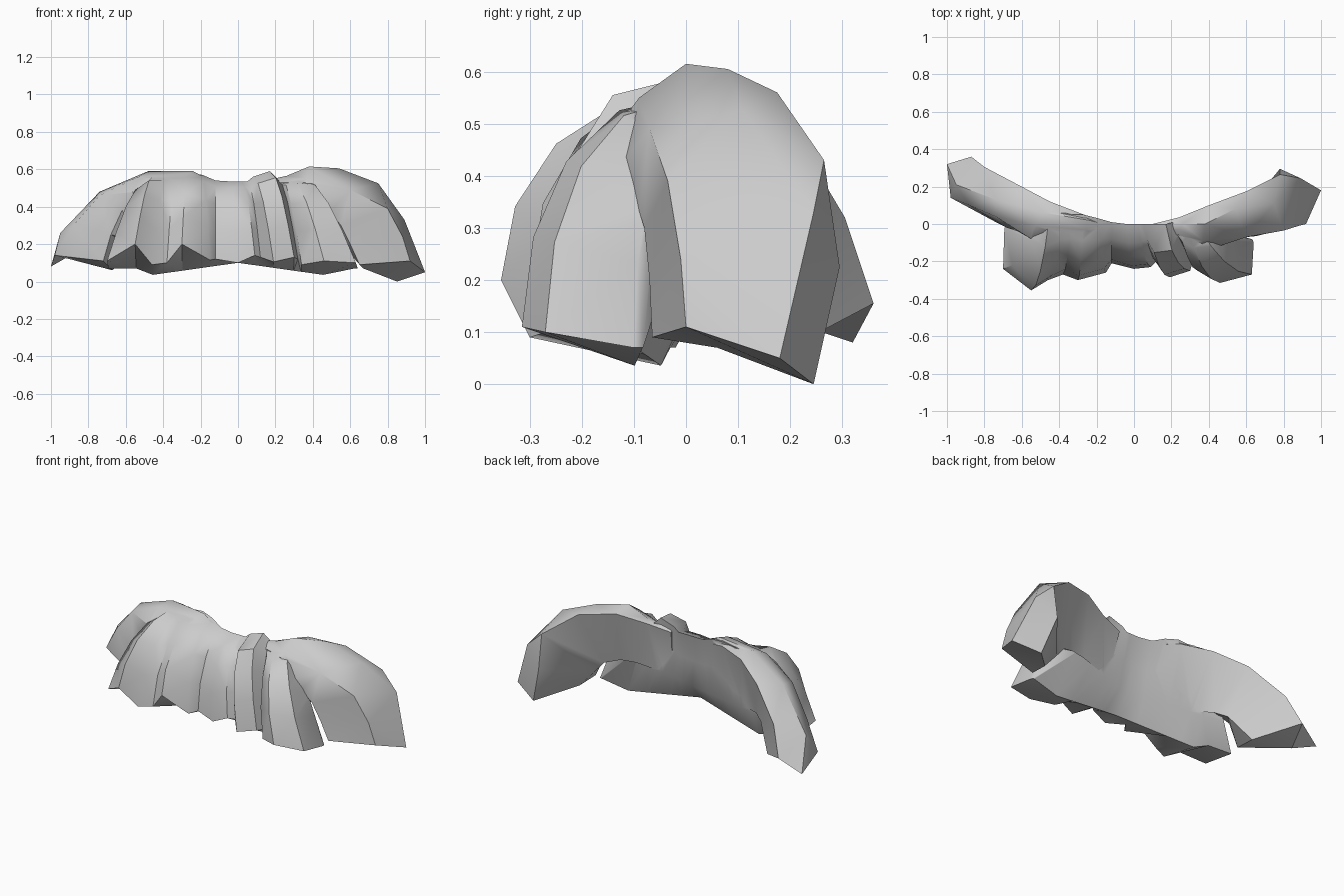
import bpy, bmesh, math

hair = bpy.data.materials.new("light grey")
hair.diffuse_color = (0.6, 0.6, 0.6, 1)


def loft(name, sections):
    """Skin closed rings of equal length and cap both ends."""
    bm = bmesh.new()
    rings = [[bm.verts.new(p) for p in s] for s in sections]
    n = len(rings[0])
    for a, b in zip(rings, rings[1:]):
        for i in range(n):
            j = (i + 1) % n
            bm.faces.new((a[i], a[j], b[j], b[i]))
    bm.faces.new(rings[0][::-1])
    bm.faces.new(rings[-1])
    bmesh.ops.triangulate(bm, faces=bm.faces)
    bmesh.ops.recalc_face_normals(bm, faces=bm.faces)
    mesh = bpy.data.meshes.new(name)
    bm.to_mesh(mesh)
    bm.free()
    mesh.materials.append(hair)
    obj = bpy.data.objects.new(name, mesh)
    bpy.context.collection.objects.link(obj)
    return obj


def strand(xt, yt, zt, xb, yb, zb, bulge):
    """Ring running from the root over the front to the tip, then under and up the back."""
    ring = []
    for i in range(5):
        t = i / 4 * math.pi / 2
        s, c = math.sin(t) ** (min(bulge, 0.95) if i == 1 else bulge), math.cos(t)
        ring.append((xt + (xb - xt) * (i / 4), yt + (yb - yt) * s, zb + (zt - zb) * c))
    a = abs(xb)
    if xb < 0:
        under_y, inner = -0.14 + 0.2 * min(a, 0.6), (xb * 0.83, -0.06 + 0.16 * a, 0.2)
    else:
        under_y, inner = -0.14 + 0.09 * a, (xb * 0.6, -0.06 + 0.08 * a, 0.2 + 0.15 * a)
    ring.append((xb * 0.99, under_y, 0.1 - 0.14 * a if a < 0.5 else 0.07))
    ring.append(inner)
    ring.append(((xt + inner[0]) / 2, (yt + inner[1]) / 2 - 0.01, (zt + inner[2]) / 2))
    return ring


# Front fringe clumps: root xyz, tip xyz, roundness (higher is flatter)
fringe = loft("fringe", [strand(*s) for s in (
    (-0.50, 0.02, 0.52, -0.70, -0.24, 0.11, 1.0),
    (-0.45, 0.06, 0.57, -0.55, -0.355, 0.20, 0.85),
    (-0.37, 0.06, 0.58, -0.46, -0.30, 0.09, 0.95),
    (-0.33, 0.05, 0.58, -0.38, -0.27, 0.10, 1.15),
    (-0.27, 0.05, 0.585, -0.30, -0.30, 0.20, 0.95),
    (-0.19, 0.03, 0.57, -0.15, -0.26, 0.115, 1.0),
    (-0.12, 0.01, 0.54, -0.12, -0.21, 0.12, 1.2),
    (-0.04, 0.00, 0.535, 0.00, -0.24, 0.10, 0.9),
    (0.02, 0.00, 0.535, 0.09, -0.23, 0.14, 0.9),
    (0.05, 0.00, 0.535, 0.12, -0.20, 0.13, 1.1),
    (0.08, 0.00, 0.56, 0.19, -0.285, 0.105, 0.65),
    (0.17, 0.00, 0.59, 0.30, -0.25, 0.13, 0.6),
    (0.21, 0.01, 0.55, 0.32, -0.18, 0.12, 1.1),
    (0.23, 0.01, 0.55, 0.34, -0.25, 0.09, 1.0),
    (0.27, 0.02, 0.56, 0.46, -0.315, 0.11, 0.85),
    (0.34, 0.00, 0.55, 0.63, -0.27, 0.10, 0.85),
    (0.37, 0.00, 0.50, 0.64, -0.10, 0.07, 1.0))])

# Side locks, root to tip: front edge, front ridge, outer edge, back edge, inner edge
left_lock = loft("left_side_lock", [
    [(-0.12, -0.04, 0.52), (-0.13, -0.02, 0.53), (-0.13, -0.01, 0.53), (-0.12, 0.00, 0.52), (-0.12, -0.04, 0.30)],
    [(-0.28, -0.10, 0.52), (-0.26, -0.03, 0.58), (-0.24, 0.02, 0.59), (-0.28, 0.055, 0.56), (-0.26, -0.02, 0.22)],
    [(-0.55, -0.08, 0.48), (-0.53, -0.01, 0.56), (-0.48, 0.06, 0.59), (-0.45, 0.12, 0.55), (-0.40, 0.01, 0.21)],
    [(-0.62, -0.04, 0.38), (-0.74, 0.04, 0.46), (-0.74, 0.13, 0.48), (-0.62, 0.21, 0.48), (-0.51, 0.06, 0.22)],
    [(-0.68, -0.02, 0.25), (-0.88, 0.10, 0.30), (-0.95, 0.21, 0.26), (-0.80, 0.305, 0.32), (-0.57, 0.10, 0.20)],
    [(-0.72, 0.00, 0.11), (-0.98, 0.14, 0.14), (-1.00, 0.32, 0.08), (-0.87, 0.36, 0.155), (-0.67, 0.18, 0.06)]])
right_lock = loft("right_side_lock", [
    [(0.10, -0.04, 0.51), (0.10, -0.02, 0.525), (0.10, -0.01, 0.53), (0.10, 0.00, 0.52), (0.12, -0.04, 0.34)],
    [(0.24, -0.06, 0.53), (0.24, -0.03, 0.55), (0.26, 0.00, 0.565), (0.24, 0.035, 0.55), (0.22, -0.03, 0.25)],
    [(0.36, -0.105, 0.53), (0.37, -0.09, 0.55), (0.38, 0.00, 0.615), (0.40, 0.10, 0.59), (0.34, -0.01, 0.27)],
    [(0.45, -0.12, 0.43), (0.60, -0.07, 0.49), (0.54, 0.08, 0.605), (0.60, 0.175, 0.56), (0.43, 0.01, 0.27)],
    [(0.55, -0.08, 0.30), (0.80, -0.035, 0.39), (0.75, 0.11, 0.525), (0.78, 0.265, 0.43), (0.52, 0.04, 0.24)],
    [(0.60, -0.07, 0.20), (0.88, -0.01, 0.24), (0.89, 0.245, 0.33), (0.78, 0.295, 0.225), (0.58, 0.05, 0.17)],
    [(0.65, -0.065, 0.09), (0.92, 0.00, 0.11), (1.00, 0.18, 0.05), (0.85, 0.245, 0.00), (0.67, 0.06, 0.07)]])

# Fuse the locks into the fringe as one clean skin
bpy.context.view_layer.objects.active = fringe
fringe.select_set(True)
for lock in (left_lock, right_lock):
    mod = fringe.modifiers.new("fuse", "BOOLEAN")
    mod.operation = "UNION"
    mod.solver = "EXACT"
    mod.use_self = True
    mod.object = lock
    bpy.ops.object.modifier_apply(modifier=mod.name)
    bpy.data.objects.remove(lock)
bpy.ops.object.shade_smooth_by_angle(angle=math.radians(42))
